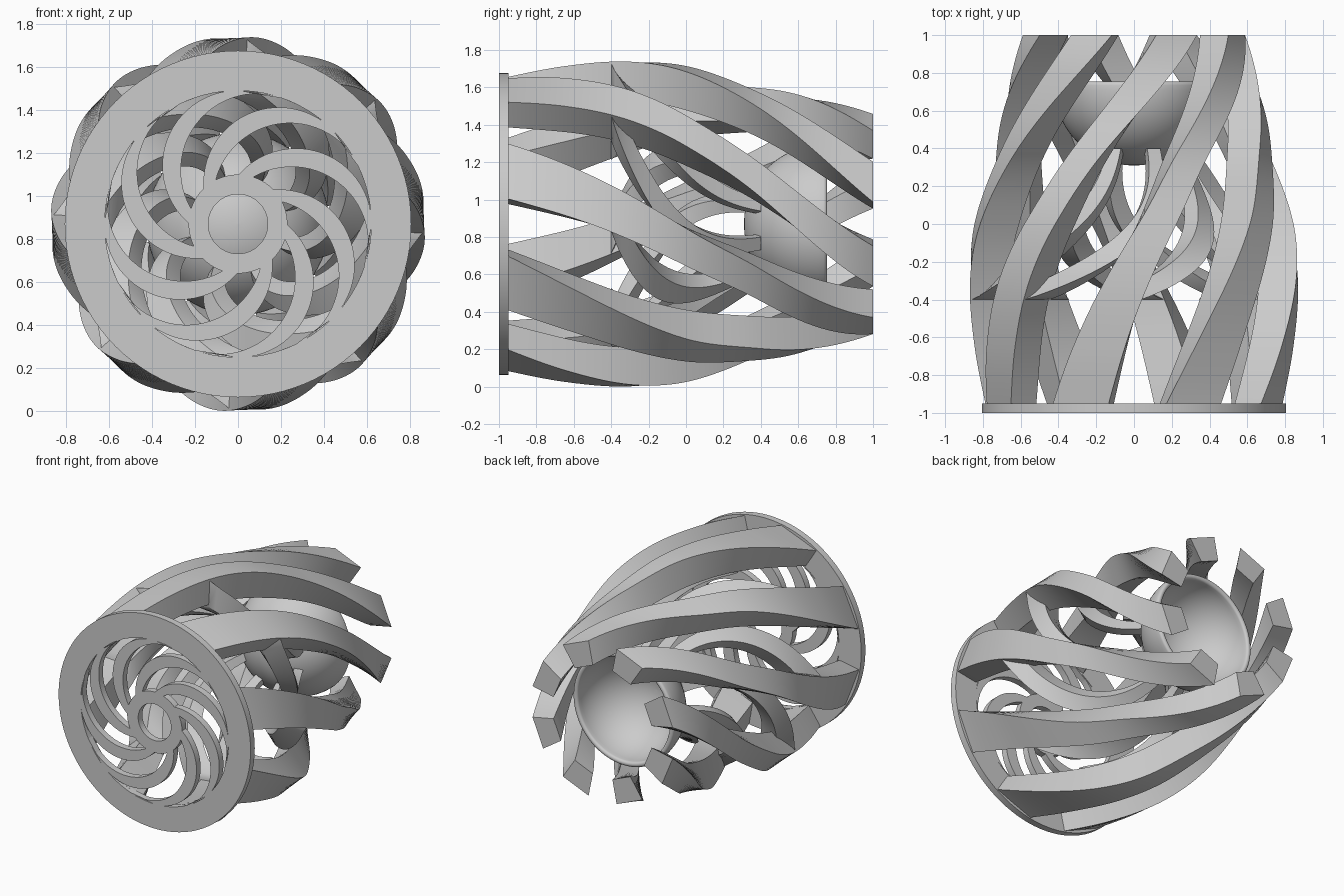
import bpy, bmesh
from math import sin, cos, pi, radians

if "Cube" in bpy.data.objects:
    bpy.data.objects.remove(bpy.data.objects["Cube"])

COUNT = 8          # eightfold symmetry around the y axis
ZC = 0.87          # height of the axis

grey = bpy.data.materials.new("plain grey")
grey.use_nodes = True
grey.diffuse_color = (0.6, 0.6, 0.6, 1)
grey.node_tree.nodes["Principled BSDF"].inputs["Base Color"].default_value = (0.6, 0.6, 0.6, 1)


def polar(r, a, y):
    return (r * cos(a), y, ZC + r * sin(a))


def finish(bm, name):
    bmesh.ops.recalc_face_normals(bm, faces=bm.faces)
    mesh = bpy.data.meshes.new(name)
    bm.to_mesh(mesh)
    bm.free()
    mesh.materials.append(grey)
    ob = bpy.data.objects.new(name, mesh)
    bpy.context.collection.objects.link(ob)
    bpy.ops.object.select_all(action='DESELECT')
    ob.select_set(True)
    bpy.context.view_layer.objects.active = ob
    bpy.ops.object.shade_smooth_by_angle(angle=radians(35))


def loft(bm, rings, closed=False):
    """Skin a list of vertex loops; cap the ends unless the chain is closed."""
    n = len(rings[0])
    pairs = list(zip(rings, rings[1:]))
    if closed:
        pairs.append((rings[-1], rings[0]))
    for a, b in pairs:
        for i in range(n):
            j = (i + 1) % n
            bm.faces.new((a[i], a[j], b[j], b[i]))
    if not closed:
        bm.faces.new(rings[0])
        bm.faces.new(rings[-1])


def lathe(name, profile, steps=96):
    """Revolve a closed (radius, y) profile around the axis."""
    bm = bmesh.new()
    rings = [[bm.verts.new(polar(r, 2 * pi * k / steps, y)) for r, y in profile]
             for k in range(steps)]
    loft(bm, rings, closed=True)
    finish(bm, name)


def twisted_set(name, section, steps):
    """Eight twisted bars; section(t) gives y, angle, inner r, outer r, half angle."""
    bm = bmesh.new()
    for k in range(COUNT):
        turn = 2 * pi * (k + 0.5) / COUNT
        rings = []
        for s in range(steps + 1):
            y, a, r0, r1, h = section(s / steps)
            a += turn
            corners = ((r0, a - h), (r1, a - h), (r1, a + h), (r0, a + h))
            rings.append([bm.verts.new(polar(r, ang, y)) for r, ang in corners])
        loft(bm, rings)
    finish(bm, name)


def interp(points, y):
    """Smooth interpolation through (y, value) points."""
    n = len(points)

    def slope(j):
        a, b = points[max(j - 1, 0)], points[min(j + 1, n - 1)]
        return (b[1] - a[1]) / (b[0] - a[0])

    i = 0
    while i < n - 2 and y > points[i + 1][0]:
        i += 1
    (y0, v0), (y1, v1) = points[i], points[i + 1]
    d = y1 - y0
    t = (y - y0) / d
    return ((2 * t**3 - 3 * t**2 + 1) * v0 + (t**3 - 2 * t**2 + t) * d * slope(i)
            + (3 * t**2 - 2 * t**3) * v1 + (t**3 - t**2) * d * slope(i + 1))


# Bar shape along the axis: radii, twist and half width in degrees
OUTER = [(-1, 0.79), (-0.65, 0.845), (-0.3, 0.872), (0, 0.845), (0.4, 0.74), (1, 0.6)]
INNER = [(-1, 0.63), (-0.3, 0.67), (0.4, 0.55), (1, 0.42)]
TWIST = [(-1, 0), (-0.4, -17), (0, -31), (0.4, -49), (1, -90)]
HALF = [(-1, 11.7), (-0.4, 8.3), (0.1, 6.8), (0.5, 7.8), (1, 11.2)]


# Outer cage bars, slimmest at the middle
def outer_section(t):
    y = -0.97 + 1.97 * t
    return (y, radians(interp(TWIST, y)), interp(INNER, y), interp(OUTER, y),
            radians(interp(HALF, y)))


twisted_set("outer_bars", outer_section, 56)


# Inner struts that branch off the bars and hold the bowl
BRANCH = radians(interp(TWIST, -0.4))


def inner_section(t):
    y = -0.4 + 0.8 * t
    a = BRANCH + (-pi / 2 - BRANCH) * (1 - (1 - t) ** 2)
    r = 0.76 - 0.52 * t ** 0.75
    half_depth = 0.035 + 0.065 * (1 - t) ** 1.8
    half_width = 0.033 + 0.075 * (1 - t) ** 1.5
    return y, a, r - half_depth, r + half_depth, half_width / r


twisted_set("inner_struts", inner_section, 40)

# Front plate: outer ring and hub ring
FRONT, REAR = -1.0, -0.95
for name, r0, r1 in (("front_ring", 0.62, 0.806), ("front_hub", 0.138, 0.23)):
    lathe(name, [(r0, FRONT), (r1, FRONT), (r1, REAR), (r0, REAR)])


# Curved spokes of the front plate: crescents between two arcs
def arc(cx, cz, r, a0, a1, n=28):
    return [(cx + r * cos(radians(a0 + (a1 - a0) * i / n)),
             cz + r * sin(radians(a0 + (a1 - a0) * i / n))) for i in range(n + 1)]


outline = arc(0, 0.27, 0.352, 90, 240) + arc(0.09, 0.25, 0.356, 228, 70)
bm = bmesh.new()
for k in range(COUNT):
    c, s = cos(2 * pi * k / COUNT), sin(2 * pi * k / COUNT)
    loft(bm, [[bm.verts.new((x * c - z * s, y, ZC + x * s + z * c)) for x, z in outline]
              for y in (FRONT, REAR)])
finish(bm, "front_spokes")

# Hemispherical bowl with a rounded lip, open to the back
CY, RO, RI, N = 0.735, 0.425, 0.385, 24
MID, LIP = (RO + RI) / 2, (RO - RI) / 2


def quarter(r):
    return [(max(r * sin(pi / 2 * i / N), 0.001), CY - r * cos(pi / 2 * i / N))
            for i in range(N + 1)]


lip = [(MID + LIP * cos(pi * i / 8), CY + LIP * sin(pi * i / 8)) for i in range(1, 8)]
lathe("bowl", quarter(RO) + lip + quarter(RI)[::-1], 64)
